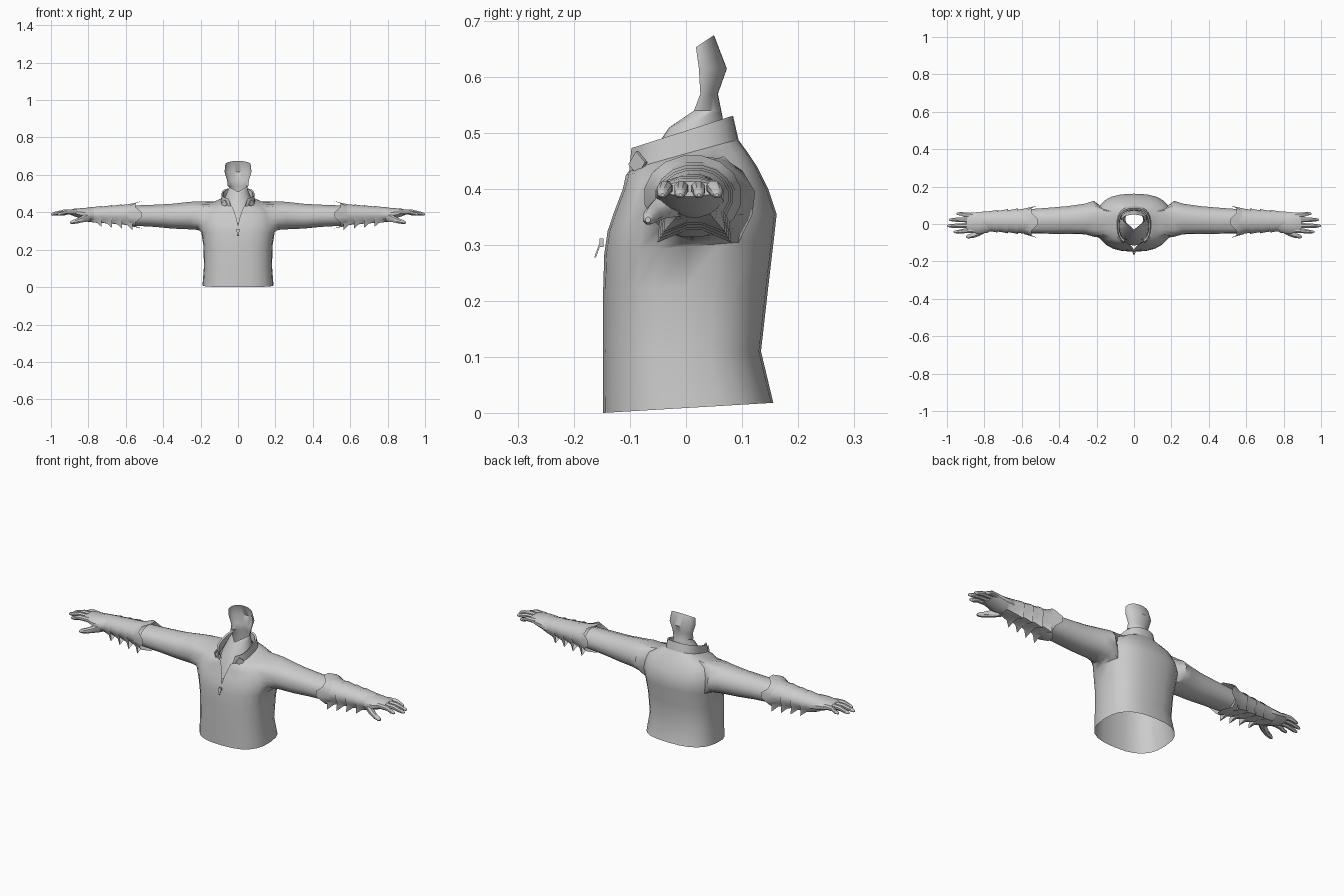
import bpy, bmesh
from math import sin, cos, pi, asin, atan2, radians
from mathutils import Euler

if "Cube" in bpy.data.objects:
    bpy.data.objects.remove(bpy.data.objects["Cube"])

P = 0.77  # roundness exponent of the body sections


def power(v, p):
    return abs(v) ** p * (1 if v >= 0 else -1)


def finish(name, bm, mirror=False):
    bmesh.ops.delete(bm, geom=[v for v in bm.verts if not v.link_faces], context='VERTS')
    bmesh.ops.remove_doubles(bm, verts=bm.verts, dist=1e-5)
    bmesh.ops.recalc_face_normals(bm, faces=bm.faces)
    me = bpy.data.meshes.new(name)
    bm.to_mesh(me)
    bm.free()
    ob = bpy.data.objects.new(name, me)
    bpy.context.collection.objects.link(ob)
    if mirror:
        ob.modifiers.new("Mirror", 'MIRROR')
    return ob


def body_ring(bm, spec, n=24, p=P):
    """Horizontal section, tilted front to back and split at the front by a gap."""
    zf, zb, hw, yf, yb, gap = spec
    g = asin(min(1, (gap / hw) ** (1 / p)))
    out = []
    for i in range(n + 1):
        t = g + (2 * pi - 2 * g) * i / n
        f = 0.5 - 0.5 * power(cos(t), p)
        x = 0 if gap == 0 and i in (0, n) else hw * power(sin(t), p)
        out.append(bm.verts.new((x, yf + (yb - yf) * f, zf + (zb - zf) * f)))
    return out


def body_loft(bm, specs, skip=lambda r, c: False, p=P):
    rows = [body_ring(bm, s, p=p) for s in specs]
    for r in range(len(rows) - 1):
        for c in range(24):
            if not skip(r, c):
                bm.faces.new((rows[r][c], rows[r][c + 1], rows[r + 1][c + 1], rows[r + 1][c]))
    return rows


def join_rings(bm, a, b):
    n = len(a)
    for i in range(n):
        bm.faces.new((a[i], a[(i + 1) % n], b[(i + 1) % n], b[i]))


def side_ring(bm, spec, angles, s=1, grow=None):
    x, yc, hy, zc, hz = spec
    return [bm.verts.new((s * x, yc + hy * cos(a) * (grow(a) if grow else 1),
                          zc + hz * sin(a) * (grow(a) if grow else 1))) for a in angles]


def side_loft(name, specs, n=12, cap=True):
    bm = bmesh.new()
    ang = [2 * pi * (i + 0.5) / n for i in range(n)]
    rings = [side_ring(bm, s, ang) for s in specs]
    for a, b in zip(rings, rings[1:]):
        join_rings(bm, a, b)
    if cap:
        bm.faces.new(rings[-1])
    return finish(name, bm, True)


def digit(name, pts):
    return side_loft(name, [(x, y, r, z, r) for x, y, z, r in pts], 8)


def box(name, size, loc, rot, mirror=False):
    bm = bmesh.new()
    bmesh.ops.create_cube(bm, size=1)
    m = Euler(rot, 'XYZ').to_matrix()
    for v in bm.verts:
        v.co = m @ type(v.co)(a * b for a, b in zip(v.co, size)) + type(v.co)(loc)
    return finish(name, bm, mirror)


# Jacket: torso with a neck opening, sleeves grown out of holes in its sides
torso = [(0, .018, .19, -.148, .156, 0),
         (.11, .11, .182, -.148, .134, 0),
         (.22, .225, .185, -.148, .147, 0),
         (.285, .31, .197, -.146, .157, 0),
         (.325, .355, .204, -.140, .162, 0),
         (.36, .40, .20, -.128, .147, .006),
         (.40, .44, .185, -.113, .127, .018),
         (.425, .467, .14, -.108, .109, .028),
         (.435, .49, .088, -.103, .092, .038)]
sleeve = [(.215, .028, .097, .382, .077), (.26, .027, .083, .382, .074),
          (.35, .022, .075, .379, .067), (.44, .018, .071, .381, .060),
          (.55, .015, .066, .382, .055)]
bm = bmesh.new()
rows = body_loft(bm, torso, lambda r, c: 3 <= r < 7 and (4 <= c < 8 or 16 <= c < 20))
for s, c0 in ((1, 4), (-1, 16)):
    hole = [rows[r][c] for r in range(3, 8) for c in range(c0, c0 + 5)
            if r in (3, 7) or c in (c0, c0 + 4)]
    key = lambda v: atan2(v.co.z - .38, v.co.y - .02)
    hole.sort(key=key)
    ang = [key(v) for v in hole]
    prev = hole
    for spec in sleeve:
        cur = side_ring(bm, spec, ang, s)
        join_rings(bm, prev, cur)
        prev = cur
finish("jacket", bm)

# Standing collar, folded over to give thickness
bm = bmesh.new()
body_loft(bm, [(.42, .483, .092, -.106, .095, .036), (.47, .531, .087, -.107, .084, .05),
               (.467, .527, .079, -.097, .076, .05), (.43, .49, .077, -.09, .074, .036)])
finish("collar", bm)

# Neck and open shell of the back of the head
bm = bmesh.new()
body_loft(bm, [(.34, .46, .085, -.115, .075, 0), (.43, .50, .074, -.085, .07, 0),
               (.51, .53, .054, -.03, .065, 0), (.54, .54, .055, -.027, .063, .0548),
               (.57, .57, .058, -.001, .057, .0578), (.615, .615, .072, -.020, .073, .0718),
               (.635, .675, .068, -.010, .050, .0678)], p=1)
finish("neck", bm)

# Collar tabs and zipper pull
box("collar_tab", (.03, .006, .03), (.072, -.086, .446), (0, radians(40), radians(45)), True)
box("zipper_slider", (.014, .008, .016), (0, -.151, .304), (0, 0, 0))
box("zipper_tag", (.010, .003, .026), (0, -.158, .290), (radians(-20), 0, 0))

# Forearm guards: overlapping layers with two hanging points each
def points(a):
    for c in (-.3125, -.6875):
        if abs(a - c * pi) < .1:
            return 1.6
    return 1.0 + .05 * cos(8 * a)


ang16 = [-pi + (k + .5) * pi / 8 for k in range(16)]
for i, (x, hy, hz) in enumerate([(.565, .074, .062), (.62, .07, .057),
                                 (.675, .066, .052), (.73, .062, .048)]):
    bm = bmesh.new()
    hem = side_ring(bm, (x, .015, hy, .387, hz), ang16, grow=points)
    mid = side_ring(bm, (x + .025, .015, hy * .92, .387, hz * .92), ang16,
                    grow=lambda a: 1 + (points(a) - 1) * .3)
    end = side_ring(bm, (x + .08, .015, hy * .8, .388, hz * .8), ang16)
    join_rings(bm, hem, mid)
    join_rings(bm, mid, end)
    finish("guard_layer_%d" % (i + 1), bm, True)

# Flared, pointed upper edge of the guard
bm = bmesh.new()
edge = side_ring(bm, (.53, .012, .088, .387, .074), ang16)
for k, v in enumerate(edge):
    v.co.x += .018 if k % 4 in (1, 2) else -.014
low = side_ring(bm, (.585, .014, .07, .385, .058), ang16)
join_rings(bm, edge, low)
finish("guard_rim", bm, True)

# Gloves: palm, four fingers and thumb
side_loft("palm", [(.72, .015, .05, .388, .04), (.77, .012, .052, .387, .041),
                   (.785, .01, .06, .388, .038), (.83, .006, .06, .392, .032),
                   (.875, .008, .054, .399, .021), (.895, .008, .048, .400, .014)])
for i, (y0, y1, tip) in enumerate([(-.034, -.042, .965), (-.007, -.010, 1.0),
                                   (.021, .023, .99), (.046, .055, .95)]):
    m = (.87 + tip) / 2
    digit("finger_%d" % (i + 1), [(.86, y0, .401, .014), (m, (y0 + y1) / 2, .402, .013),
                                  (tip - .025, y1, .394, .011), (tip - .005, y1, .390, .007),
                                  (tip, y1, .389, .003)])
digit("thumb", [(.79, -.015, .38, .03), (.825, -.045, .366, .02), (.86, -.061, .354, .015),
                (.888, -.067, .347, .011), (.897, -.068, .345, .005)])

# Smooth shading with crisp edges
bpy.ops.object.select_all(action='SELECT')
bpy.context.view_layer.objects.active = bpy.context.selected_objects[0]
bpy.ops.object.shade_smooth_by_angle(angle=radians(40))
